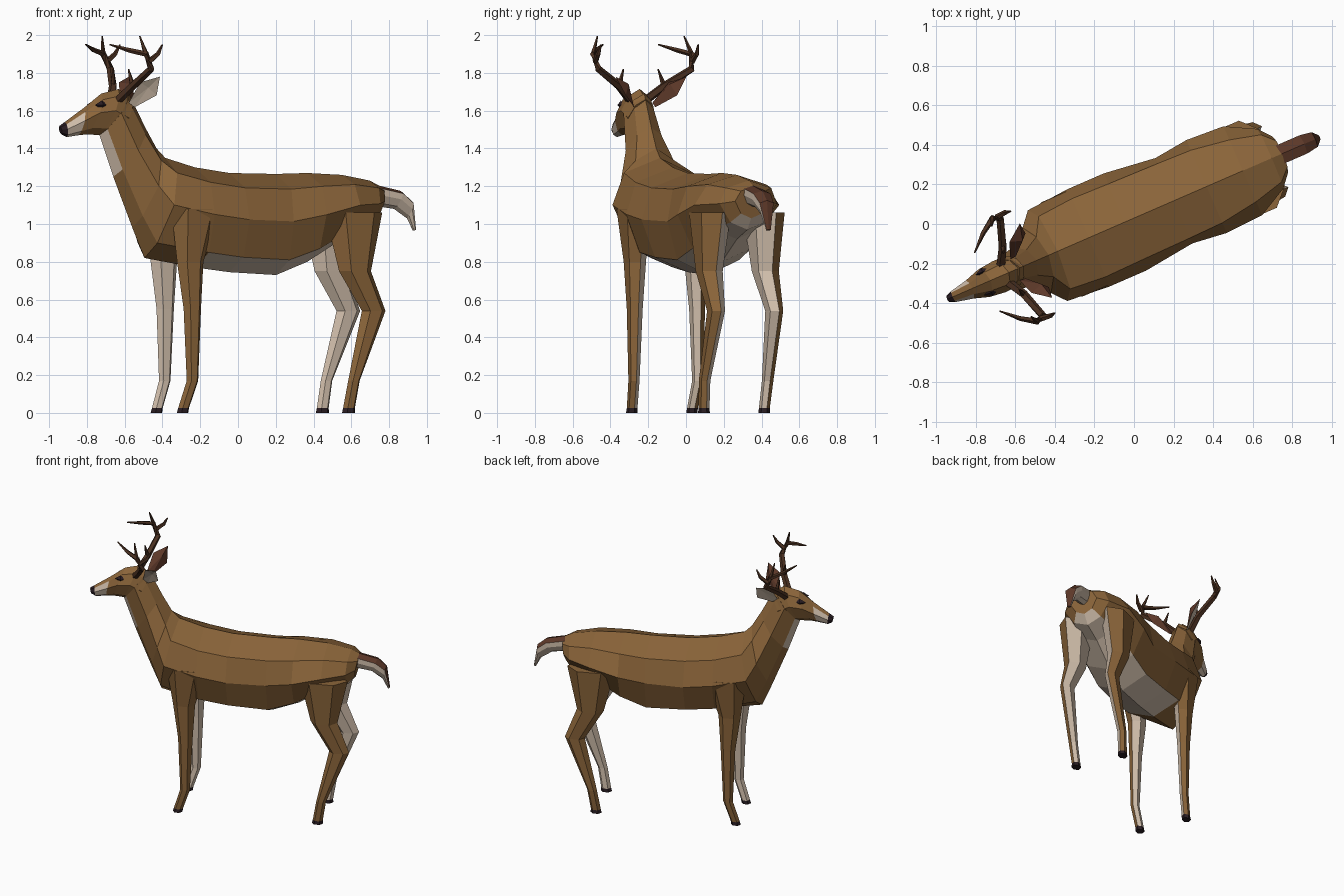
import bpy, bmesh, math
from mathutils import Vector, Matrix

cube = bpy.data.objects.get("Cube")
if cube:
    bpy.data.objects.remove(cube, do_unlink=True)


def material(name, rgb):
    m = bpy.data.materials.new(name)
    m.use_nodes = True
    m.diffuse_color = (*rgb, 1)
    m.node_tree.nodes["Principled BSDF"].inputs["Base Color"].default_value = (*rgb, 1)
    return m


MATS = [material("coat brown", (.26, .13, .042)),
        material("cream", (.64, .52, .41)),
        material("dark russet", (.11, .04, .022)),
        material("antler brown", (.07, .03, .015)),
        material("hoof black", (.022, .012, .016))]
COAT, CREAM, RUSSET, ANTLER, BLACK = range(len(MATS))

# Parts are built with the body along x, then turned to the standing pose
POSE = Matrix.Translation((0, .03, 0)) @ Matrix.Rotation(math.radians(23.5), 4, 'Z')


def finish(bm, name):
    bmesh.ops.recalc_face_normals(bm, faces=bm.faces)
    mesh = bpy.data.meshes.new(name)
    bm.to_mesh(mesh)
    bm.free()
    for m in MATS:
        mesh.materials.append(m)
    ob = bpy.data.objects.new(name, mesh)
    bpy.context.collection.objects.link(ob)
    ob.matrix_world = POSE


def skin(bm, rings, colour):
    """Bridge rings of points; colour(segment, strip) picks each face's material."""
    loops = [[bm.verts.new(p) for p in ring] for ring in rings]
    n = len(loops[0])
    for s, (a, b) in enumerate(zip(loops, loops[1:])):
        for j in range(n):
            k = (j + 1) % n
            bm.faces.new((a[j], a[k], b[k], b[j])).material_index = colour(s, j)
    bm.faces.new(loops[0]).material_index = colour(0, 0)
    bm.faces.new(loops[-1]).material_index = colour(len(rings) - 2, 0)


def loft(name, sections, colour):
    """Section: top x, top z, bottom x, bottom z, then upper, middle, lower half widths."""
    rings = []
    for tx, tz, bx, bz, *w in sections:
        top, bottom = Vector((tx, 0, tz)), Vector((bx, 0, bz))
        side = [top.lerp(bottom, f) + Vector((0, h, 0))
                for f, h in zip((.15, .47, .85), w)]
        other = [Vector((p.x, -p.y, p.z)) for p in reversed(side)]
        rings.append([top, *side, bottom, *other])
    bm = bmesh.new()
    skin(bm, rings, lambda s, j: colour(s, min(j, 7 - j)))
    finish(bm, name)


# Neck and trunk: cream throat and belly
loft("body", [
    (-.63, 1.69, -.80, 1.47, .05, .085, .05),
    (-.535, 1.51, -.72, 1.25, .07, .11, .06),
    (-.47, 1.40, -.61, .98, .11, .18, .09),
    (-.42, 1.35, -.54, .82, .20, .25, .13),
    (-.25, 1.30, -.25, .77, .215, .268, .19),
    (-.05, 1.27, -.05, .745, .21, .268, .19),
    (.22, 1.265, .22, .73, .205, .235, .18),
    (.40, 1.27, .40, .80, .20, .256, .17),
    (.60, 1.26, .60, .92, .17, .245, .13),
    (.76, 1.23, .74, .97, .13, .165, .10),
    (.82, 1.20, .79, 1.03, .07, .10, .06)],
    lambda s, k: CREAM if k == 3 and (s == 0 or s > 3) else COAT)


# Head with cream muzzle and black nose
def head_colour(s, k):
    if s == 4:
        return BLACK
    return CREAM if s == 3 and k else COAT


loft("head", [
    (-.61, 1.66, -.72, 1.45, .05, .08, .05),
    (-.69, 1.715, -.80, 1.47, .055, .085, .05),
    (-.79, 1.69, -.87, 1.475, .05, .075, .04),
    (-.89, 1.615, -.92, 1.47, .03, .05, .03),
    (-1.0, 1.54, -.99, 1.46, .022, .03, .02),
    (-1.03, 1.52, -1.02, 1.475, .012, .018, .012)], head_colour)

# Tail: russet above, cream below
loft("tail", [
    (.76, 1.215, .76, 1.10, .05, .05, .03),
    (.94, 1.175, .90, 1.08, .05, .05, .03),
    (1.0, 1.125, .975, 1.03, .04, .04, .02),
    (1.025, .97, 1.01, .965, .012, .012, .01)],
    lambda s, k: CREAM if k else RUSSET)


def leg(name, side, sections):
    """Section: z, x, y, half length, half thickness; the inner half is cream."""
    rings = [[Vector((x + hx * math.cos(a),
                      side * (y + hy * math.sin(a) / math.sin(math.pi / 3)), z))
              for a in (math.radians(60 * i) for i in range(6))]
             for z, x, y, hx, hy in sections]
    hoof = len(rings) - 2
    bm = bmesh.new()
    skin(bm, rings, lambda s, j: BLACK if s == hoof else CREAM if j > 2 else COAT)
    finish(bm, name)


FRONT = [(1.08, -.33, .195, .14, .065), (.80, -.352, .175, .076, .048),
         (.55, -.342, .18, .05, .035), (.17, -.343, .184, .033, .025),
         (.025, -.39, .174, .031, .024), (0, -.396, .174, .033, .026)]
HIND = [(1.06, .60, .155, .165, .085), (.75, .605, .162, .092, .058),
        (.54, .71, .168, .068, .037), (.17, .59, .182, .033, .026),
        (.025, .565, .174, .034, .024), (0, .563, .174, .038, .026)]


# Antler branch as a tapered five sided tube
def branch(bm, points, radii):
    pts = [Vector(p) for p in points]
    rings = []
    for i, (p, r) in enumerate(zip(pts, radii)):
        d = pts[min(i + 1, len(pts) - 1)] - pts[max(i - 1, 0)]
        turn = d.to_track_quat('Z', 'Y')
        rings.append([p + turn @ Vector((r * math.cos(t), r * math.sin(t), 0))
                      for t in (math.tau * i / 5 for i in range(5))])
    skin(bm, rings, lambda s, j: ANTLER)


def antler(name, side):
    def at(x, y, z):
        return (x, side * y, z)
    root, low, bend = at(-.71, .05, 1.66), at(-.665, .13, 1.73), at(-.62, .27, 1.82)
    fork = at(-.655, .285, 1.9)
    bm = bmesh.new()
    branch(bm, [root, low, bend, fork, at(-.73, .235, 1.92), at(-.81, .16, 1.95)],
           (.024, .022, .02, .017, .013, .004))
    branch(bm, [fork, at(-.676, .25, 1.995)], (.014, .004))
    branch(bm, [at(-.635, .28, 1.86), at(-.585, .285, 1.9), at(-.558, .28, 1.95)],
           (.016, .013, .004))
    branch(bm, [low, at(-.676, .1, 1.82)], (.016, .004))
    finish(bm, name)


# Leaf shaped ear: cream cupped front, russet back
def ear(name, side):
    base, tip = Vector((-.64, .06, 1.63)), Vector((-.54, .205, 1.78))
    along = (tip - base).normalized()
    out = Vector((-.5, .6, -.6)).normalized()
    across = out.cross(along).normalized()
    mid = base.lerp(tip, .58)
    rim = [base + across * .02, mid + across * .06, tip,
           mid - across * .055, base - across * .02]
    bm = bmesh.new()

    def vert(p):
        return bm.verts.new((p.x, side * p.y, p.z))
    edge = [vert(p) for p in rim]
    for centre, mat in ((mid - out * .008, CREAM), (mid - out * .04, RUSSET)):
        c = vert(centre)
        for a, b in zip(edge, edge[1:] + edge[:1]):
            bm.faces.new((a, b, c)).material_index = mat
    finish(bm, name)


# Faceted eye
def eye(name, side):
    bm = bmesh.new()
    shape = Matrix.Translation((-.81, side * .056, 1.63)) @ Matrix.Diagonal((.04, .02, .024, 1))
    bmesh.ops.create_uvsphere(bm, u_segments=4, v_segments=2, radius=1, matrix=shape)
    for f in bm.faces:
        f.material_index = BLACK
    finish(bm, name)


for label, side in (("left", -1), ("right", 1)):
    leg(label + "_front_leg", side, FRONT)
    leg(label + "_hind_leg", side, HIND)
    antler(label + "_antler", side)
    ear(label + "_ear", side)
    eye(label + "_eye", side)
